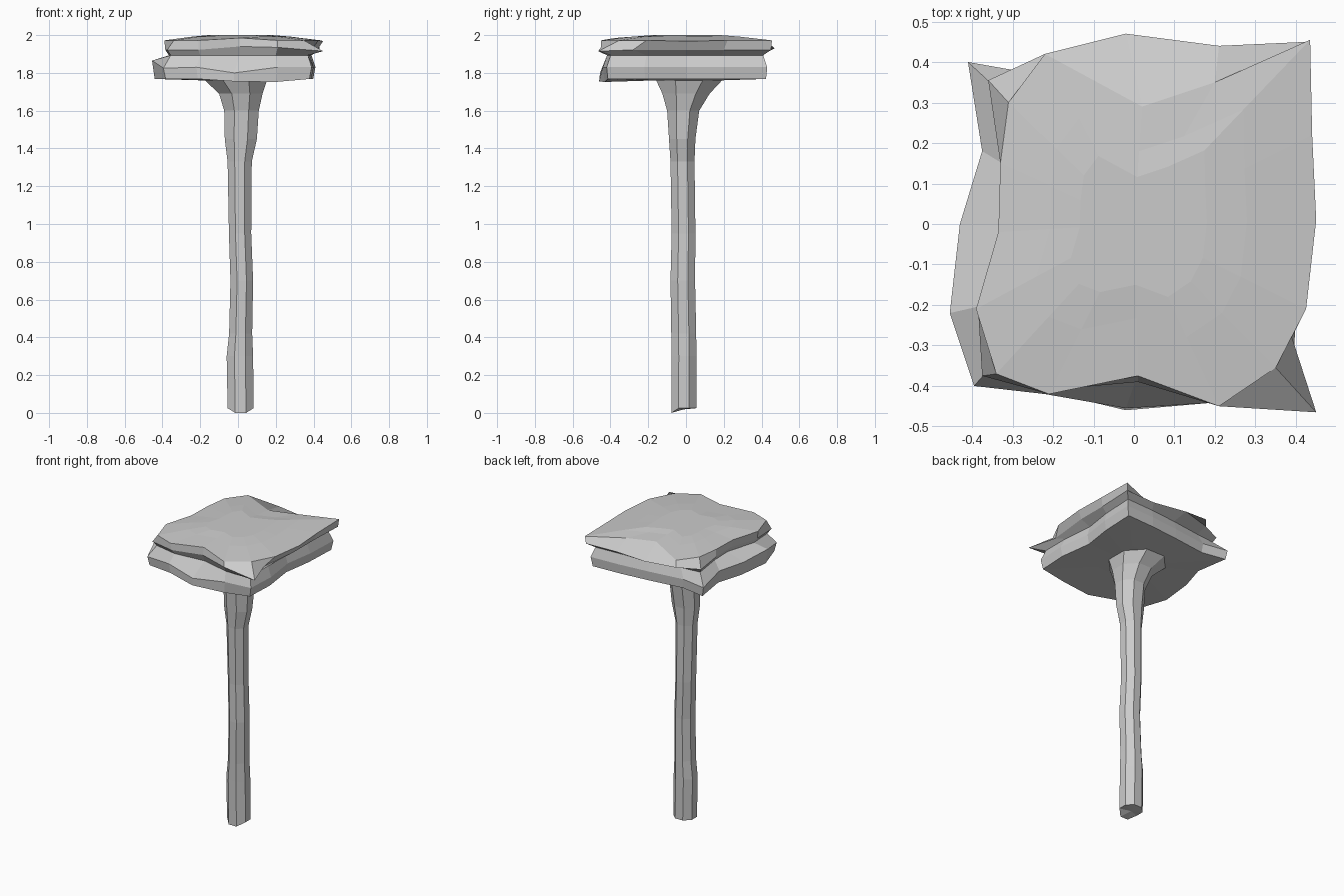
import bpy, bmesh, math

if "Cube" in bpy.data.objects:
    bpy.data.objects.remove(bpy.data.objects["Cube"])


def loft(name, rings):
    """Skin a stack of equal-length rings and close both ends."""
    bm = bmesh.new()
    loops = [[bm.verts.new(p) for p in ring] for ring in rings]
    n = len(rings[0])
    for a, b in zip(loops, loops[1:]):
        for i in range(n):
            j = (i + 1) % n
            bm.faces.new((a[i], a[j], b[j], b[i]))
    for end in (loops[0], loops[-1]):
        c = [sum(v.co[k] for v in end) / n for k in range(3)]
        mid = bm.verts.new(c)
        for i in range(n):
            bm.faces.new((end[i], end[(i + 1) % n], mid))
    bmesh.ops.recalc_face_normals(bm, faces=bm.faces)
    me = bpy.data.meshes.new(name)
    bm.to_mesh(me)
    bm.free()
    ob = bpy.data.objects.new(name, me)
    bpy.context.collection.objects.link(ob)
    return ob


def scaled(ring, s, z):
    return [(x * s, y * s, z) for x, y, _ in ring]


def with_z(outline, z, special=None):
    special = special or {}
    return [(x, y, special.get(i, z)) for i, (x, y) in enumerate(outline)]


# Cap outlines: counter-clockwise from the front-left corner, 16 points each
rim = with_z([(-.34, -.37), (-.21, -.42), (.01, -.375), (.21, -.45),
              (.35, -.355), (.425, -.21), (.45, .01), (.44, .22),
              (.435, .455), (.2, .35), (.02, .29), (-.22, .42),
              (-.31, .30), (-.33, .15), (-.335, -.02), (-.39, -.21)],
             1.972, {2: 1.985, 9: 1.983, 10: 1.985, 6: 1.968})
lip = with_z([(-.375, -.375), (-.21, -.41), (.01, -.39), (.21, -.45),
              (.45, -.465), (.39, -.28), (.42, .0), (.42, .2),
              (.43, .45), (.21, .44), (-.02, .47), (-.22, .42),
              (-.36, .355), (-.33, .15), (-.325, -.02), (-.385, -.21)],
             1.922, {2: 1.94, 3: 1.935, 10: 1.93, 4: 1.915})
shelf = with_z([(-.395, -.40), (-.22, -.42), (-.02, -.455), (.21, -.44),
                (.39, -.42), (.40, -.22), (.37, 0), (.40, .2),
                (.41, .43), (.2, .42), (0, .40), (-.24, .37),
                (-.41, .40), (-.375, .18), (-.43, 0), (-.455, -.22)],
               1.83, {15: 1.865, 14: 1.855, 13: 1.85, 2: 1.80, 0: 1.825})
base = [(x * .97, y * .985, 1.768) for x, y, _ in shelf]
base[2] = (-.02, -.46, 1.755)
base[3] = (.2, -.43, 1.752)
# Groove between the two layers
groove = [(min(a[0], b[0], key=abs) * .95, min(a[1], b[1], key=abs) * .95, 1.893)
          for a, b in zip(lip, shelf)]
cap = loft("rock_cap", [scaled(base, .4, 1.76), base, shelf, groove, lip, rim,
                        scaled(rim, .62, 1.992), scaled(rim, .4, 2.0)])

# Column: height, x range, y range
sections = [(.01, -.055, .083, -.078, .056), (.3, -.06, .08, -.077, .055),
            (.42, -.047, .075, -.078, .054), (.7, -.04, .08, -.082, .048),
            (.95, -.048, .07, -.076, .05), (1.33, -.055, .073, -.082, .045),
            (1.45, -.07, .1, -.09, .05), (1.6, -.073, .11, -.1, .07),
            (1.69, -.1, .13, -.125, .125), (1.765, -.18, .155, -.16, .195)]
rings = []
for z, x0, x1, y0, y1 in sections:
    cx, cy, rx, ry = (x0 + x1) / 2, (y0 + y1) / 2, (x1 - x0) / 2, (y1 - y0) / 2
    k = 1 / math.cos(math.pi / 8)
    rings.append([(cx + rx * k * math.cos(math.pi / 8 + i * math.pi / 4),
                   cy + ry * k * math.sin(math.pi / 8 + i * math.pi / 4), z)
                  for i in range(8)])
# Uneven broken foot: lower at the front
rings[0] = [(x, y, 0.0 if y < -.06 else .025) for x, y, z in rings[0]]
column = loft("rock_column", rings)
